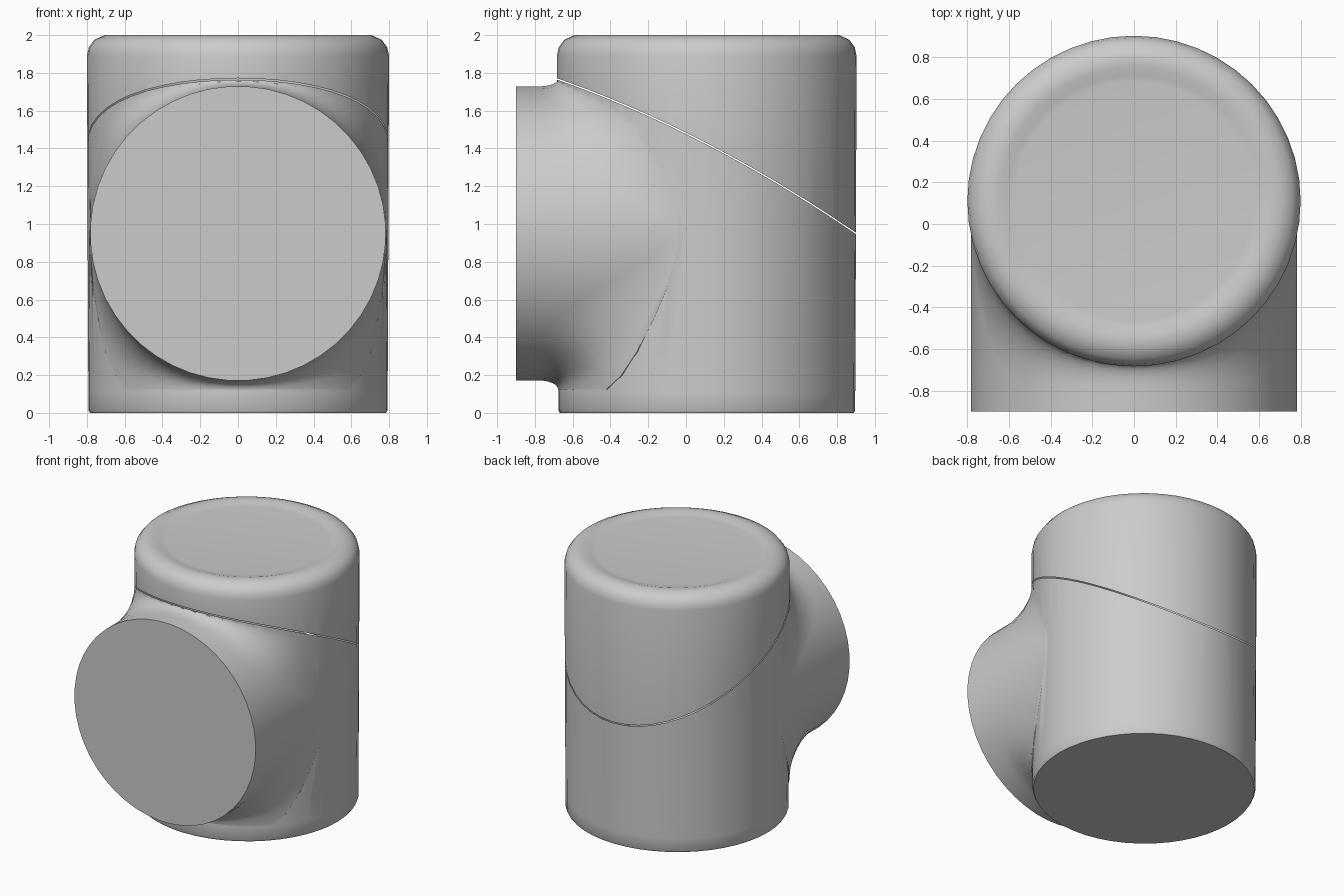
import bpy, bmesh, math

if "Cube" in bpy.data.objects:
    bpy.data.objects.remove(bpy.data.objects["Cube"])

CY = 0.11      # body axis (y)
BZ = 0.95      # branch axis (z)
RX = 0.783     # branch radius
N = 48
GAP = 0.004    # half width of the seam

grey = bpy.data.materials.new("plain grey")
grey.diffuse_color = (0.6, 0.6, 0.6, 1)
grey.use_nodes = True
grey.node_tree.nodes["Principled BSDF"].inputs["Base Color"].default_value = grey.diffuse_color


def seam_z(y):
    return 1.48 - 0.494 * y - 0.1056 * y * y


def loft(name, rings):
    """Closed solid from a list of rings with equal point counts."""
    bm = bmesh.new()
    vs = [[bm.verts.new(p) for p in ring] for ring in rings]
    n = len(vs[0])
    for a, b in zip(vs, vs[1:]):
        for i in range(n):
            j = (i + 1) % n
            bm.faces.new((a[i], a[j], b[j], b[i]))
    bm.faces.new(vs[0])
    bm.faces.new(vs[-1])
    bmesh.ops.recalc_face_normals(bm, faces=bm.faces)
    me = bpy.data.meshes.new(name)
    bm.to_mesh(me)
    bm.free()
    me.materials.append(grey)
    ob = bpy.data.objects.new(name, me)
    bpy.context.collection.objects.link(ob)
    return ob


def boolean(target, cutter, op):
    cutter.hide_render = True
    m = target.modifiers.new(op, 'BOOLEAN')
    m.operation = op
    m.solver = 'EXACT'
    m.object = cutter
    bpy.context.view_layer.objects.active = target
    bpy.ops.object.modifier_apply(modifier=m.name)
    bpy.data.objects.remove(cutter)


# upright body with rounded rim and shallow dished top
profile = [(0.778, 0), (0.786, 0.015), (0.786, 0.11), (0.79, 1.0), (0.793, 1.89),
           (0.784, 1.935), (0.755, 1.975), (0.70, 2.0), (0.645, 2.0),
           (0.605, 1.988), (0.57, 1.985)]
angles = [2 * math.pi * i / N for i in range(N)]
body = loft("tee_body", [[(1.008 * r * math.cos(a), CY + r * math.sin(a), z) for a in angles]
                         for r, z in profile])

# side branch: straight collar, then a wide blend into the body
STEPS = 6
rings = [[] for _ in range(STEPS + 4)]
for a in [t + math.pi / N for t in angles]:
    c, s = math.cos(a), math.sin(a)
    x, z, up = RX * c, BZ + 0.78 * s, math.copysign(1, s)
    meet = CY - 0.789 * math.sqrt(1 - (x / 0.796) ** 2)
    fade = min(1, 2 * abs(s))
    wy = min(0.9 * (meet + 0.79), 0.32) * fade
    room = seam_z(meet) - z if s > 0 else z - 0.125
    wz = min(wy, max(room, 0.02))
    rings[0].append((x, -0.9, z))
    for k in range(STEPS + 1):
        t = math.pi / 2 * k / STEPS
        rings[k + 1].append((x, meet - wy + wy * math.sin(t), z + up * wz * (1 - math.cos(t))))
    rings[-2].append((x * 0.98, meet + 0.05, z + up * wz))
    rings[-1].append((0.6 * c, CY, BZ + 0.6 * s))
branch = loft("side_branch", rings)
boolean(body, branch, 'UNION')

# thin slanted seam between lower body and cap
ys = [-0.76 + 1.76 * i / 16 for i in range(17)]
outline = [(y, seam_z(y) + GAP) for y in ys] + [(y, seam_z(y) - GAP) for y in reversed(ys)]
seam = loft("seam_cutter", [[(x, y, z) for y, z in outline] for x in (-1, 1)])
boolean(body, seam, 'DIFFERENCE')

# leave both halves as hollow shells
bm = bmesh.new()
bm.from_mesh(body.data)
inner = [f for f in bm.faces if abs(f.normal.x) < 0.01
         and all(abs(v.co.z - seam_z(v.co.y)) < GAP + 0.003 for v in f.verts)]
bmesh.ops.delete(bm, geom=inner, context='FACES')
bm.to_mesh(body.data)
bm.free()

bpy.ops.object.select_all(action='DESELECT')
body.select_set(True)
bpy.context.view_layer.objects.active = body
bpy.ops.object.shade_smooth_by_angle(angle=math.radians(35))
